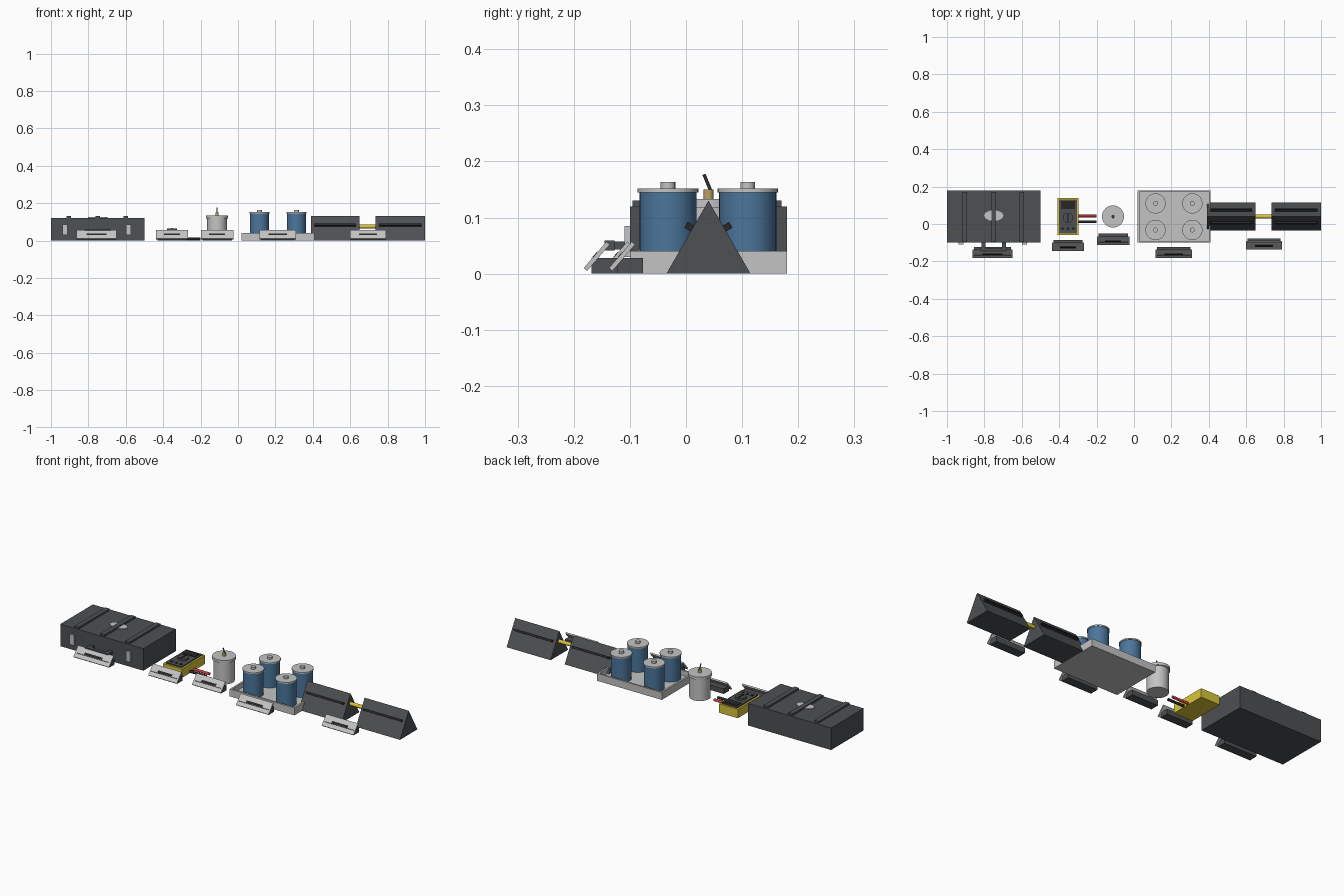
import bpy, bmesh, math
from mathutils import Vector

if "Cube" in bpy.data.objects:
    bpy.data.objects.remove(bpy.data.objects["Cube"])


def material(name, rgb):
    m = bpy.data.materials.new(name)
    m.use_nodes = True
    m.diffuse_color = (*rgb, 1)
    m.node_tree.nodes["Principled BSDF"].inputs["Base Color"].default_value = (*rgb, 1)
    return m


CHARCOAL = material("charcoal", (0.075, 0.08, 0.085))
BLACK = material("black", (0.02, 0.02, 0.022))
LIGHT = material("light_grey", (0.55, 0.55, 0.55))
BLUE = material("drum_blue", (0.07, 0.18, 0.33))
YELLOW = material("yellow", (0.70, 0.55, 0.04))
RED = material("red", (0.6, 0.05, 0.05))
BRASS = material("brass", (0.5, 0.36, 0.13))


def add(name, bm, mat):
    bmesh.ops.recalc_face_normals(bm, faces=bm.faces)
    mesh = bpy.data.meshes.new(name)
    bm.to_mesh(mesh)
    bm.free()
    mesh.materials.append(mat)
    ob = bpy.data.objects.new(name, mesh)
    bpy.context.collection.objects.link(ob)
    return ob


def box(name, mat, x, y, z, tilt=0):
    """Box from (low, high) ranges, tilted about its own x axis."""
    bm = bmesh.new()
    bmesh.ops.create_cube(bm, size=1)
    spans = (x, y, z)
    bmesh.ops.scale(bm, vec=[b - a for a, b in spans], verts=bm.verts)
    ob = add(name, bm, mat)
    ob.location = [(a + b) / 2 for a, b in spans]
    ob.rotation_euler.x = tilt
    return ob


def rod(name, mat, start, end, r, sides=32):
    """Smooth cylinder between two points."""
    start, end = Vector(start), Vector(end)
    bm = bmesh.new()
    bmesh.ops.create_cone(bm, cap_ends=True, segments=sides, radius1=r, radius2=r,
                          depth=(end - start).length)
    ob = add(name, bm, mat)
    ob.location = (start + end) / 2
    ob.rotation_euler = (end - start).to_track_quat("Z", "Y").to_euler()
    bpy.ops.object.select_all(action="DESELECT")
    ob.select_set(True)
    bpy.context.view_layer.objects.active = ob
    bpy.ops.object.shade_smooth_by_angle()
    return ob


def upright(name, mat, x, y, z0, z1, r, sides=32):
    return rod(name, mat, (x, y, z0), (x, y, z1), r, sides)


def around(c, half):
    return (c - half, c + half)


# Storage case with ribs, badge, latches and handle
box("case_body", CHARCOAL, (-1, -0.5), (-0.1, 0.18), (0, 0.12))
for x in (-0.905, -0.75, -0.6):
    box("case_rib", CHARCOAL, around(x, 0.013), (-0.095, 0.17), (0.115, 0.13))
badge = upright("case_badge", LIGHT, -0.75, 0.045, 0.117, 0.125, 0.052, 12)
badge.scale.y = 0.55
for x in (-0.925, -0.585):
    box("case_latch", LIGHT, around(x, 0.013), (-0.11, -0.098), (0.03, 0.085))
for x in (-0.805, -0.695):
    box("handle_bracket", CHARCOAL, around(x, 0.01), (-0.14, -0.098), (0.043, 0.057))
box("handle_grip", CHARCOAL, (-0.82, -0.68), (-0.145, -0.127), (0.041, 0.059))

# Handheld meter with screen, dial, sockets and two leads
MX = -0.353
box("meter_body", YELLOW, around(MX, 0.057), (-0.06, 0.14), (0, 0.048))
box("meter_face", CHARCOAL, around(MX, 0.047), (-0.05, 0.13), (0.046, 0.054))
box("meter_screen", BLACK, around(MX, 0.038), (0.08, 0.122), (0.052, 0.057))
upright("meter_dial", CHARCOAL, MX, 0.033, 0.053, 0.064, 0.027)
box("dial_pointer", BLACK, around(MX, 0.004), (0.012, 0.054), (0.062, 0.067))
for dx in (-0.028, 0, 0.028):
    upright("meter_socket", BLACK, MX + dx, -0.025, 0.052, 0.057, 0.008, 16)
for name, mat, y in (("red_lead", RED, 0.043), ("black_lead", BLACK, 0.012)):
    rod(name, mat, (-0.31, y, 0.008), (-0.2, y, 0.008), 0.007, 12)

# Pressure pot with lid, valve and lever
PX, PY = -0.112, 0.04
upright("pot_body", LIGHT, PX, PY, 0, 0.12, 0.053)
upright("pot_lid", LIGHT, PX, PY, 0.118, 0.133, 0.059)
upright("pot_valve", BRASS, PX, PY, 0.13, 0.15, 0.009, 16)
rod("pot_lever", CHARCOAL, (PX, PY + 0.004, 0.148), (PX, PY - 0.008, 0.177), 0.003, 8)

# Spill tray: floor and four walls
TX, TY = (0.02, 0.41), (-0.1, 0.18)
box("tray_floor", LIGHT, TX, TY, (0, 0.014))
for x in ((TX[0], TX[0] + 0.01), (TX[1] - 0.01, TX[1])):
    box("tray_side", LIGHT, x, TY, (0, 0.04))
for y in ((TY[0], TY[0] + 0.01), (TY[1] - 0.01, TY[1])):
    box("tray_side", LIGHT, TX, y, (0, 0.04))

# Four drums with lids and caps
for x in (0.115, 0.312):
    for y in (-0.032, 0.11):
        upright("drum_body", BLUE, x, y, 0.012, 0.146, 0.051)
        upright("drum_lid", LIGHT, x, y, 0.145, 0.152, 0.054)
        upright("drum_cap", LIGHT, x, y, 0.15, 0.163, 0.013, 16)

# Two folded barriers: triangular prisms with a raised strip on each slope
BY, HALF, TOP = 0.04, 0.075, 0.13
slope = math.atan2(TOP, HALF)
for x0, x1 in ((0.39, 0.65), (0.735, 1.0)):
    bm = bmesh.new()
    end = [bm.verts.new((x0, y, z))
           for y, z in ((BY - HALF, 0), (BY + HALF, 0), (BY, TOP))]
    face = bm.faces.new(end)
    new = bmesh.ops.extrude_face_region(bm, geom=[face])["geom"]
    bmesh.ops.translate(bm, vec=(x1 - x0, 0, 0),
                        verts=[v for v in new if isinstance(v, bmesh.types.BMVert)])
    add("barrier_prism", bm, CHARCOAL)
    for side in (-1, 1):
        box("barrier_strip", BLACK, (x0 + 0.018, x1 - 0.018),
            around(BY + side * 0.033, 0.006), around(0.083, 0.008), -side * slope)
rod("barrier_link", YELLOW, (0.64, BY, 0.075), (0.745, BY, 0.075), 0.01, 16)

# Display stands: dark foot, sloped plate and a plain dark strip
TILT = 0.86
for x, y, half in ((-0.757, -0.145, 0.107), (-0.353, -0.108, 0.086),
                   (-0.112, -0.075, 0.087), (0.213, -0.145, 0.098),
                   (0.695, -0.1, 0.096)):
    box("stand_foot", CHARCOAL, around(x, half - 0.008), around(y, 0.023), (0, 0.028))
    box("stand_plate", LIGHT, around(x, half), around(y - 0.014, 0.031),
        around(0.031, 0.004), TILT)
    box("stand_strip", BLACK, around(x, half * 0.5), around(y - 0.017, 0.006),
        around(0.0335, 0.001), TILT)
